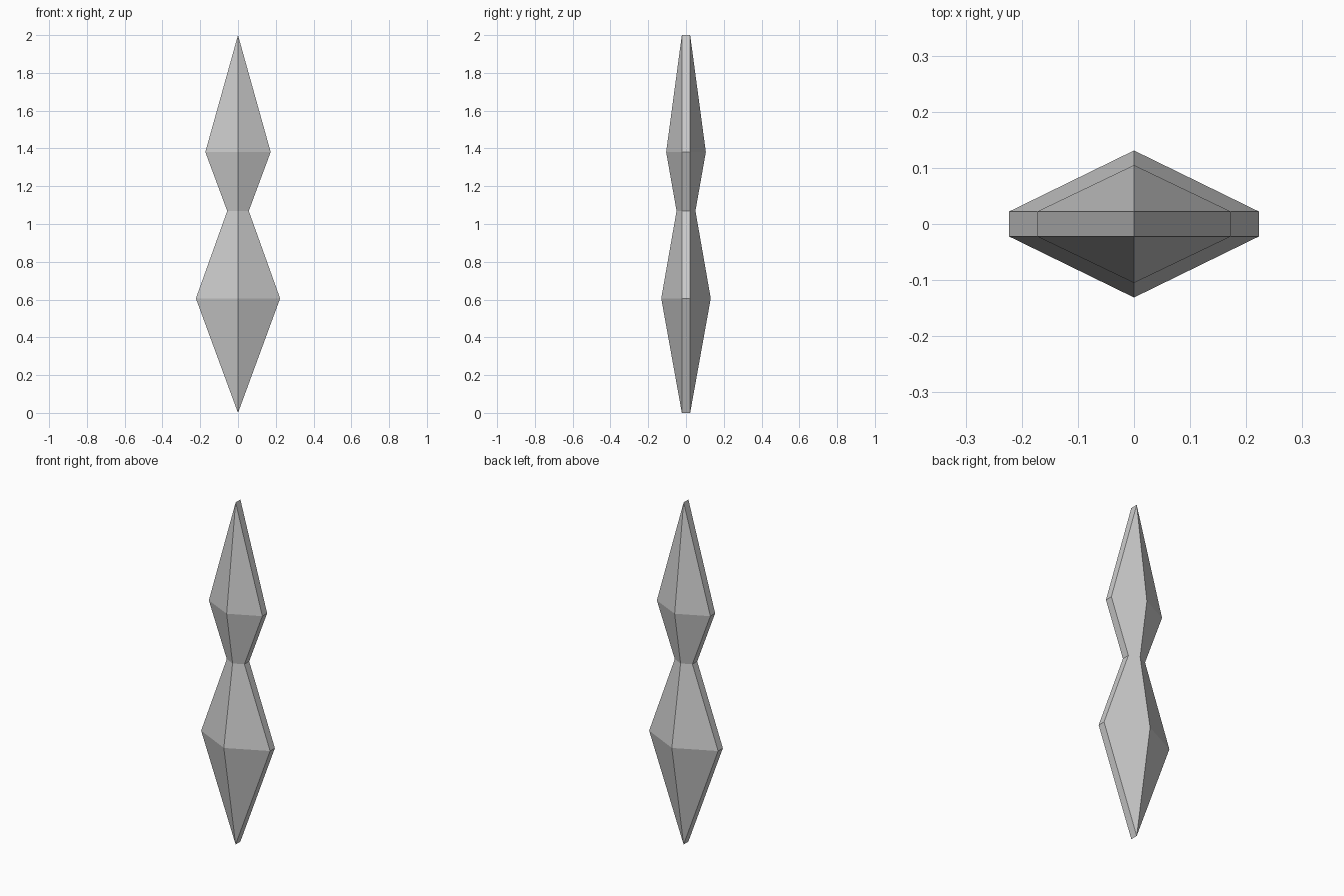
import bpy, bmesh

if "Cube" in bpy.data.objects:
    bpy.data.objects.remove(bpy.data.objects["Cube"])

EDGE = 0.022    # half thickness of the flat side edges
# Profile: (height, half width, half depth at the central ridge)
PROFILE = [(0.0, 0.0, EDGE), (0.606, 0.223, 0.131), (1.069, 0.057, 0.05),
           (1.381, 0.173, 0.105), (2.0, 0.0, EDGE)]


def ring(bm, z, w, d):
    # Flattened hexagon with a ridge at front and back
    pts = [(w, -EDGE), (w, EDGE), (0, d), (-w, EDGE), (-w, -EDGE), (0, -d)]
    return [bm.verts.new((x, y, z)) for x, y in pts]


# Double crystal: stacked hexagonal sections, ends pinched to a short edge
bm = bmesh.new()
rings = [ring(bm, *section) for section in PROFILE]
for low, high in zip(rings, rings[1:]):
    for i in range(6):
        j = (i + 1) % 6
        bm.faces.new((low[i], low[j], high[j], high[i]))
bmesh.ops.remove_doubles(bm, verts=bm.verts[:], dist=0.0001)
bmesh.ops.recalc_face_normals(bm, faces=bm.faces[:])

mesh = bpy.data.meshes.new("double_crystal")
bm.to_mesh(mesh)
bm.free()
bpy.context.collection.objects.link(bpy.data.objects.new("double_crystal", mesh))
